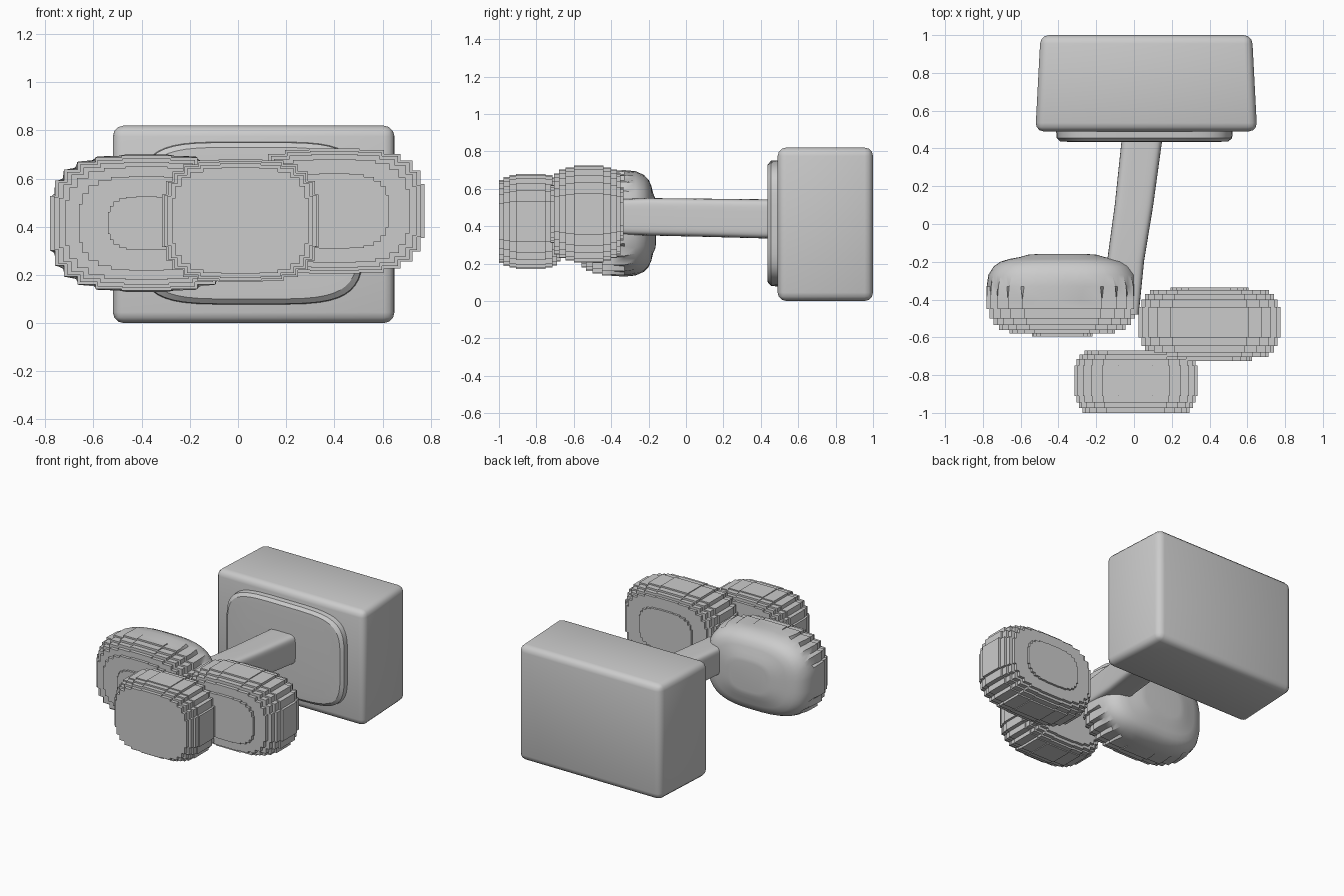
import bpy, bmesh, math

if "Cube" in bpy.data.objects:
    bpy.data.objects.remove(bpy.data.objects["Cube"])


def outline(n, stepped):
    """Superellipse outline; stepped=1 turns it into a staircase."""
    steps = 6
    d = math.pi / 2 / steps

    def at(a):
        return (math.cos(a) ** (2 / n), math.sin(a) ** (2 / n) if a > 0 else 0.0)

    quad = []
    for i in range(steps):
        mid = at((i + 0.5) * d)
        for f, e in ((0.25, i), (0.75, i + 1)):
            sx, sz = at((i + f) * d)
            tx = 1.0 if i == 0 else mid[0]
            tz = at(min(e * d, math.pi / 2 - 1e-9))[1]
            if e == 0:
                tz = at(0.25 * d)[1]
            quad.append((sx + (tx - sx) * stepped, sz + (tz - sz) * stepped))
    half = quad + [(-x, z) for x, z in reversed(quad)]
    return half + [(x, -z) for x, z in reversed(half)]


def loft(name, rings, n):
    """Skin of sections along y: (y, cx, cz, half_x, half_z, stepped)."""
    bm = bmesh.new()
    loops = []
    for y, cx, cz, hx, hz, k in rings:
        loops.append([bm.verts.new((cx + px * hx, y, cz + pz * hz))
                      for px, pz in outline(n, k)])
    count = len(loops[0])
    for a, b in zip(loops, loops[1:]):
        for i in range(count):
            j = (i + 1) % count
            bm.faces.new((a[i], a[j], b[j], b[i]))
    bm.faces.new(loops[0])
    bm.faces.new(loops[-1])
    bmesh.ops.recalc_face_normals(bm, faces=bm.faces)
    return finish(name, bm)


def finish(name, bm):
    me = bpy.data.meshes.new(name)
    bm.to_mesh(me)
    bm.free()
    ob = bpy.data.objects.new(name, me)
    bpy.context.collection.objects.link(ob)
    bpy.ops.object.select_all(action='DESELECT')
    ob.select_set(True)
    bpy.context.view_layer.objects.active = ob
    bpy.ops.object.shade_smooth_by_angle(angle=math.radians(32))
    return ob


def terraces(cx, cz, hx, hz, levels):
    """Each level (y0, y1, scale) becomes one straight-sided terrace."""
    rings = []
    for y0, y1, s in levels:
        for y in (y0, y1):
            rings.append((y, cx, cz, hx * s, hz * s, 1.0))
    return rings


# Large block, slightly narrower at the back
bm = bmesh.new()
bmesh.ops.create_cube(bm, size=2)
for v in bm.verts:
    back = v.co.y > 0
    v.co = (0.065 + v.co.x * (0.56 if back else 0.587),
            1.0 if back else 0.49, 0.41 + v.co.z * 0.41)
bmesh.ops.bevel(bm, geom=bm.edges[:], offset=0.045, segments=3,
                profile=0.5, affect='EDGES')
finish("block", bm)

# Raised pad on the block's front
loft("front_pad", [(0.52, 0.055, 0.415, 0.47, 0.34, 0),
                   (0.455, 0.055, 0.415, 0.465, 0.335, 0),
                   (0.437, 0.055, 0.415, 0.445, 0.315, 0),
                   (0.435, 0.055, 0.415, 0.40, 0.28, 0)], 4.5)

# Slanted bar joining the block to the knobs
loft("bar", [(0.47, 0.045, 0.438, 0.108, 0.105, 0),
             (0.1, 0.0, 0.445, 0.102, 0.102, 0),
             (-0.2, -0.045, 0.45, 0.098, 0.1, 0),
             (-0.48, -0.05, 0.45, 0.075, 0.09, 0)], 6)

# Front knob, terraced on both sides
loft("front_knob", terraces(0.01, 0.425, 0.325, 0.255, [
    (-1.0, -0.975, 0.87), (-0.975, -0.945, 0.93), (-0.945, -0.91, 0.97),
    (-0.91, -0.75, 1.0), (-0.75, -0.715, 0.97), (-0.715, -0.69, 0.92),
    (-0.69, -0.67, 0.84)]), 3.2)

# Right knob, terraced on both sides
loft("right_knob", terraces(0.4, 0.465, 0.375, 0.26, [
    (-0.725, -0.705, 0.6), (-0.705, -0.68, 0.83), (-0.68, -0.645, 0.91),
    (-0.645, -0.6, 0.96), (-0.6, -0.44, 1.0), (-0.44, -0.4, 0.96),
    (-0.4, -0.37, 0.91), (-0.37, -0.35, 0.84), (-0.35, -0.335, 0.55)]), 3.2)

# Left knob, terraced in front and smoothly domed at the back
left = terraces(-0.38, 0.415, 0.4, 0.28, [
    (-0.595, -0.58, 0.4), (-0.58, -0.56, 0.7), (-0.56, -0.535, 0.84),
    (-0.535, -0.5, 0.91), (-0.5, -0.45, 0.96), (-0.45, -0.4, 1.0)])
for y, s, k in ((-0.33, 1.0, 0.6), (-0.27, 0.98, 0), (-0.225, 0.91, 0),
                (-0.2, 0.82, 0), (-0.185, 0.7, 0), (-0.175, 0.56, 0),
                (-0.163, 0.46, 0), (-0.16, 0.36, 0)):
    left.append((y, -0.38, 0.415, 0.4 * s, 0.285 * s, k))
loft("left_knob", left, 3.0)
